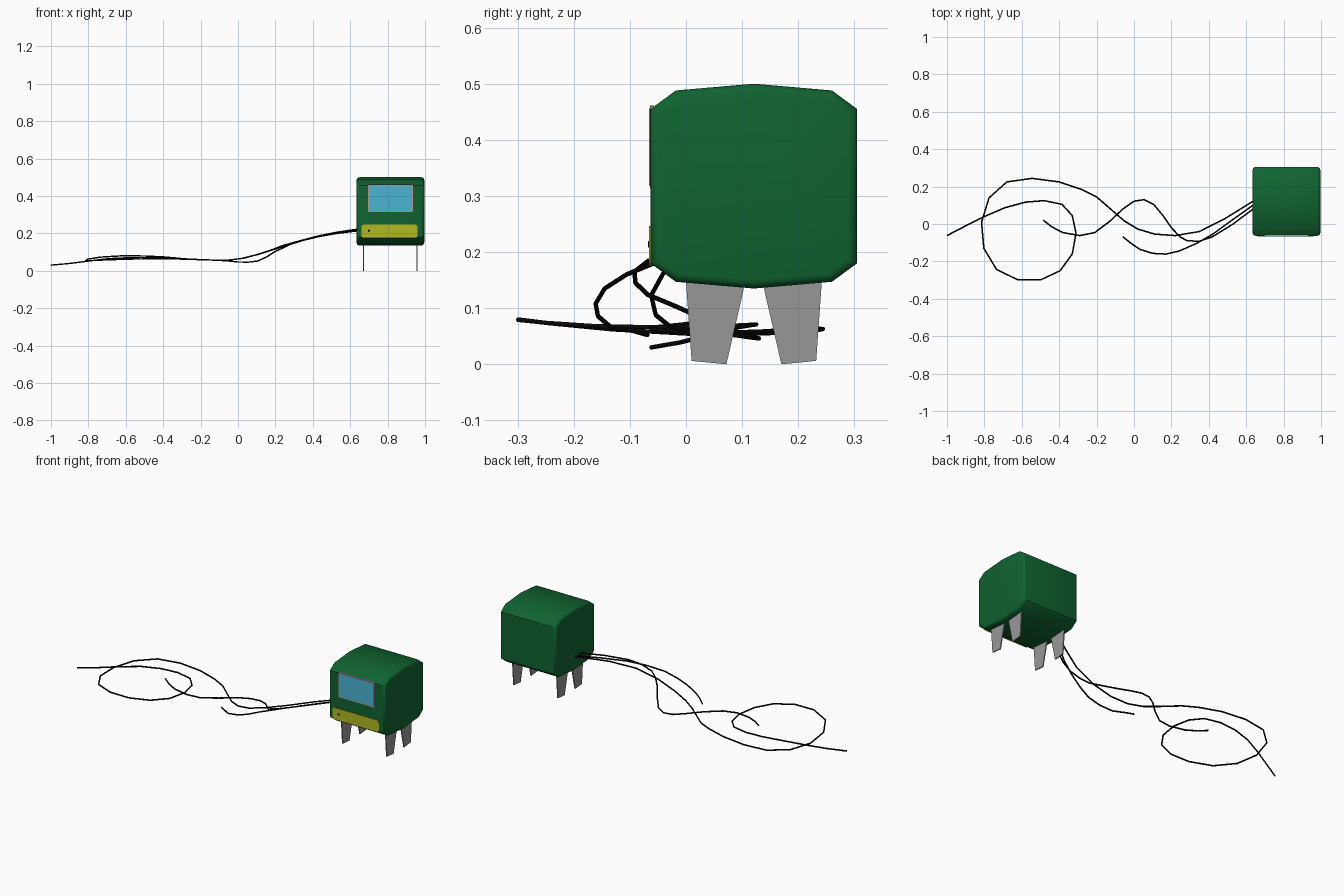
import bpy, bmesh, math
from mathutils import Vector

if "Cube" in bpy.data.objects:
    bpy.data.objects.remove(bpy.data.objects["Cube"])


def material(name, rgb):
    m = bpy.data.materials.new(name)
    m.diffuse_color = (*rgb, 1)
    m.use_nodes = True
    m.node_tree.nodes["Principled BSDF"].inputs["Base Color"].default_value = m.diffuse_color
    return m


GREEN = material("dark green", (0.005, 0.125, 0.03))
GREY = material("grey", (0.31, 0.31, 0.31))
BLACK = material("black", (0.003, 0.003, 0.003))
BLUE = material("screen blue", (0.07, 0.46, 0.65))
YELLOW = material("yellow", (0.44, 0.48, 0.015))
PINK = material("pale pink", (0.5, 0.3, 0.3))

CX, CY = 0.815, 0.121      # centre of the housing


def prism(name, profile, axis, lo, hi, mat, bevel=0.0):
    """Extrude a 2D profile along x (profile in yz) or y (profile in xz)."""
    bm = bmesh.new()
    place = (lambda a, b, t: (t, a, b)) if axis == "x" else (lambda a, b, t: (a, t, b))
    base = bm.faces.new([bm.verts.new(place(a, b, lo)) for a, b in profile])
    out = bmesh.ops.extrude_face_region(bm, geom=[base])
    new = [g for g in out["geom"] if isinstance(g, bmesh.types.BMVert)]
    bmesh.ops.translate(bm, verts=new, vec=Vector(place(0, 0, hi - lo)))
    if not any(f for f in bm.faces if f == base):
        bm.faces.new([v for v in bm.verts if v not in new])
    bmesh.ops.recalc_face_normals(bm, faces=bm.faces)
    if bevel:
        k = 0 if axis == "x" else 1
        rim = [e for e in bm.edges if abs(e.verts[0].co[k] - e.verts[1].co[k]) < 1e-6]
        bmesh.ops.bevel(bm, geom=rim, offset=bevel, segments=3, profile=0.5, affect="EDGES")
    me = bpy.data.meshes.new(name)
    bm.to_mesh(me)
    bm.free()
    me.materials.append(mat)
    ob = bpy.data.objects.new(name, me)
    bpy.context.collection.objects.link(ob)
    return ob


def rounded(x0, x1, z0, z1, r, n=4):
    """Rounded rectangle profile."""
    pts = []
    for i, (cx, cz) in enumerate([(x1 - r, z1 - r), (x0 + r, z1 - r), (x0 + r, z0 + r), (x1 - r, z0 + r)]):
        for j in range(n + 1):
            a = math.pi / 2 * (i + j / n)
            pts.append((cx + r * math.cos(a), cz + r * math.sin(a)))
    return pts


# Housing: faceted, slightly domed profile with softened end rims
half = [(-0.063, 0.18), (-0.018, 0.147), (CY, 0.135)]
lower = half + [(2 * CY - y, z) for y, z in half[1::-1]]
profile = lower + [(y, 0.635 - z) for y, z in reversed(lower)]
body = prism("housing", profile, "x", 0.634, 0.996, GREEN, bevel=0.016)
bpy.context.view_layer.objects.active = body
body.select_set(True)
bpy.ops.object.shade_smooth_by_angle(angle=math.radians(50))
body.select_set(False)

# Front panel details
prism("screen_frame", rounded(0.696, 0.935, 0.314, 0.461, 0.004, 2), "y", -0.0645, -0.058, PINK)
prism("screen", rounded(0.701, 0.930, 0.319, 0.456, 0.003, 2), "y", -0.066, -0.058, BLUE)
prism("front_bar", rounded(0.66, 0.96, 0.176, 0.246, 0.012), "y", -0.066, -0.058, YELLOW)
prism("button", rounded(0.694, 0.706, 0.208, 0.220, 0.0055, 3), "y", -0.0675, -0.06, BLACK)

# Four thin tapered plate legs
leg = [(0.0, 0.147), (0.103, 0.137), (0.102, 0.130), (0.072, 0.0), (0.010, 0.006)]
for side, x in (("left", 0.671), ("right", 0.957)):
    for end, pts in (("front", leg), ("back", [(2 * CY - y, z) for y, z in leg])):
        prism(f"{end}_{side}_leg", pts, "x", x - 0.003, x + 0.003, GREY)


def cable(name, pts):
    cu = bpy.data.curves.new(name, "CURVE")
    cu.dimensions = "3D"
    cu.bevel_depth = 0.0042
    cu.bevel_resolution = 1
    cu.use_fill_caps = True
    sp = cu.splines.new("POLY")
    sp.points.add(len(pts) - 1)
    for p, co in zip(sp.points, pts):
        p.co = (*co, 1)
    cu.materials.append(BLACK)
    bpy.context.collection.objects.link(bpy.data.objects.new(name, cu))


# Cables trailing from the left side
cable("looped_cable", [
    (-1.0, -0.062, 0.03), (-0.9, -0.01, 0.039), (-0.8, 0.04, 0.052), (-0.69, 0.087, 0.065),
    (-0.58, 0.117, 0.07), (-0.48, 0.125, 0.071), (-0.385, 0.105, 0.07), (-0.33, 0.045, 0.067),
    (-0.31, -0.05, 0.066), (-0.33, -0.16, 0.068), (-0.395, -0.25, 0.074), (-0.5, -0.299, 0.079),
    (-0.62, -0.299, 0.080), (-0.735, -0.243, 0.073), (-0.803, -0.13, 0.062), (-0.815, 0.01, 0.054),
    (-0.775, 0.14, 0.055), (-0.68, 0.225, 0.059), (-0.545, 0.244, 0.063), (-0.4, 0.225, 0.064),
    (-0.28, 0.185, 0.062), (-0.2, 0.145, 0.059), (-0.1, 0.058, 0.056), (-0.05, 0.015, 0.057),
    (0.02, -0.027, 0.066), (0.11, -0.054, 0.088), (0.22, -0.062, 0.123), (0.35, -0.04, 0.163),
    (0.48, 0.025, 0.194), (0.65, 0.13, 0.22)])
cable("wavy_cable", [
    (-0.485, 0.02, 0.074), (-0.44, -0.015, 0.07), (-0.38, -0.046, 0.067), (-0.29, -0.062, 0.064),
    (-0.21, -0.046, 0.06), (-0.13, 0.014, 0.057), (-0.06, 0.08, 0.053), (0.0, 0.122, 0.047),
    (0.055, 0.13, 0.046), (0.105, 0.105, 0.052), (0.155, 0.045, 0.075), (0.2, -0.02, 0.104),
    (0.245, -0.068, 0.124), (0.285, -0.09, 0.145), (0.35, -0.092, 0.165), (0.42, -0.068, 0.184),
    (0.53, 0.0, 0.206), (0.65, 0.09, 0.224)])
cable("short_cable", [
    (-0.06, -0.068, 0.052), (-0.02, -0.1, 0.061), (0.03, -0.135, 0.067), (0.1, -0.157, 0.086),
    (0.17, -0.161, 0.108), (0.24, -0.145, 0.135), (0.33, -0.106, 0.16), (0.42, -0.055, 0.181),
    (0.53, 0.025, 0.2), (0.65, 0.11, 0.215)])
